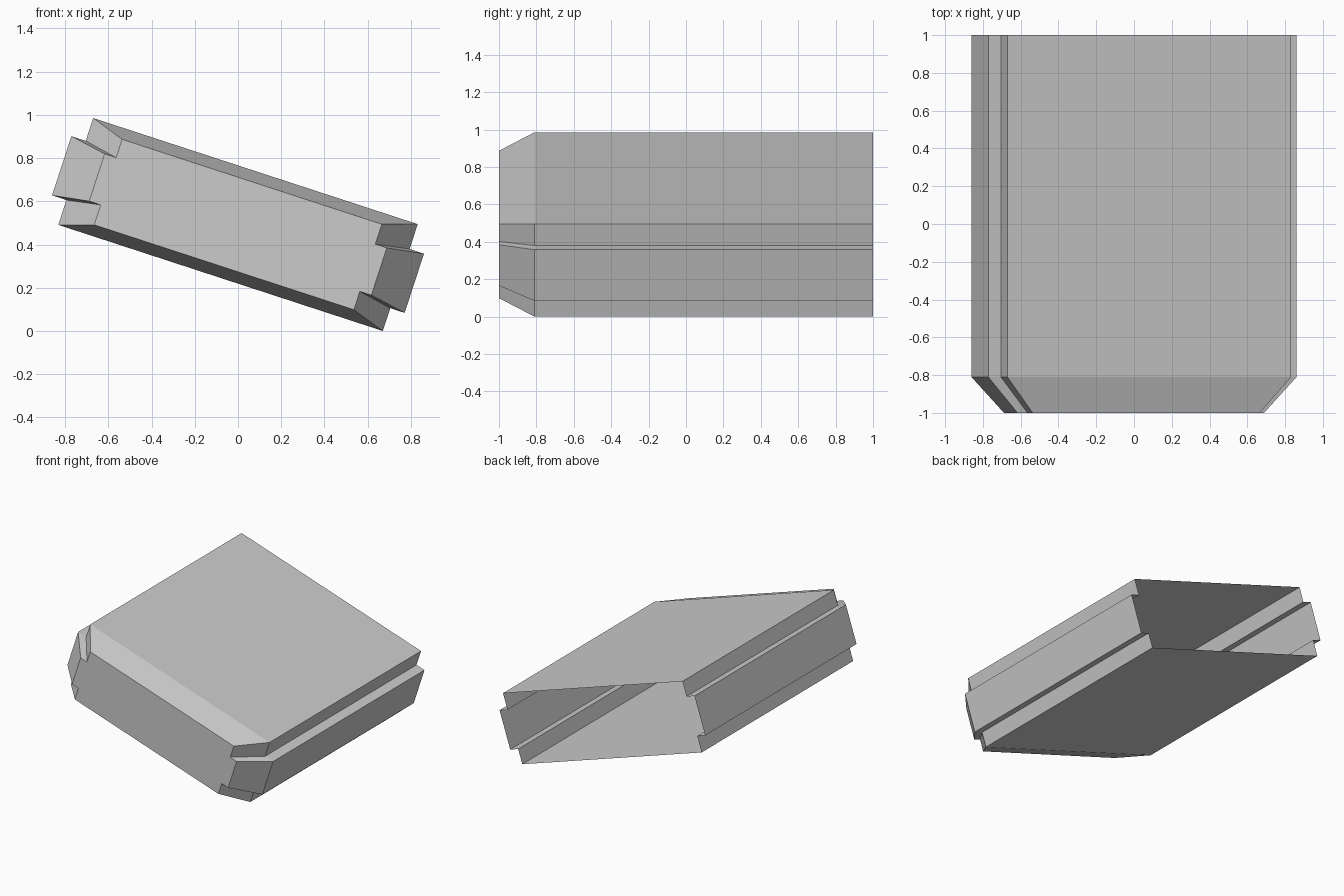
import bpy, bmesh, math

if "Cube" in bpy.data.objects:
    bpy.data.objects.remove(bpy.data.objects["Cube"])

TILT = math.radians(18.1)
C, S = math.cos(TILT), math.sin(TILT)

# Half of the slab cross-section: left edge with its raised tongue, top to bottom
left_edge = [(-0.79, 0.26), (-0.79, 0.149), (-0.86, 0.149),
             (-0.86, -0.139), (-0.79, -0.139), (-0.79, -0.26)]
# The right edge is the left one turned half way round
profile = left_edge + [(-u, -v) for u, v in left_edge]
# Tilt the section down to the right
section = [(u * C + v * S, -u * S + v * C) for u, v in profile]
base = min(z for _, z in section)

bm = bmesh.new()


def ring(y, scale):
    return [bm.verts.new((x * scale, y, z * scale - base)) for x, z in section]


# Tapered front, straight body, open back
rings = [ring(-1.0, 0.8), ring(-0.81, 1.0), ring(1.0, 1.0)]
bm.faces.new(rings[0])
n = len(section)
for front, back in zip(rings, rings[1:]):
    for i in range(n):
        j = (i + 1) % n
        bm.faces.new((front[j], front[i], back[i], back[j]))

mesh = bpy.data.meshes.new("tilted_shell")
bm.to_mesh(mesh)
bm.free()
shell = bpy.data.objects.new("tilted_shell", mesh)
bpy.context.collection.objects.link(shell)

# Single light grey
grey = bpy.data.materials.new("light grey")
grey.diffuse_color = (0.6, 0.6, 0.6, 1.0)
grey.use_nodes = True
grey.node_tree.nodes["Principled BSDF"].inputs["Base Color"].default_value = grey.diffuse_color
mesh.materials.append(grey)
